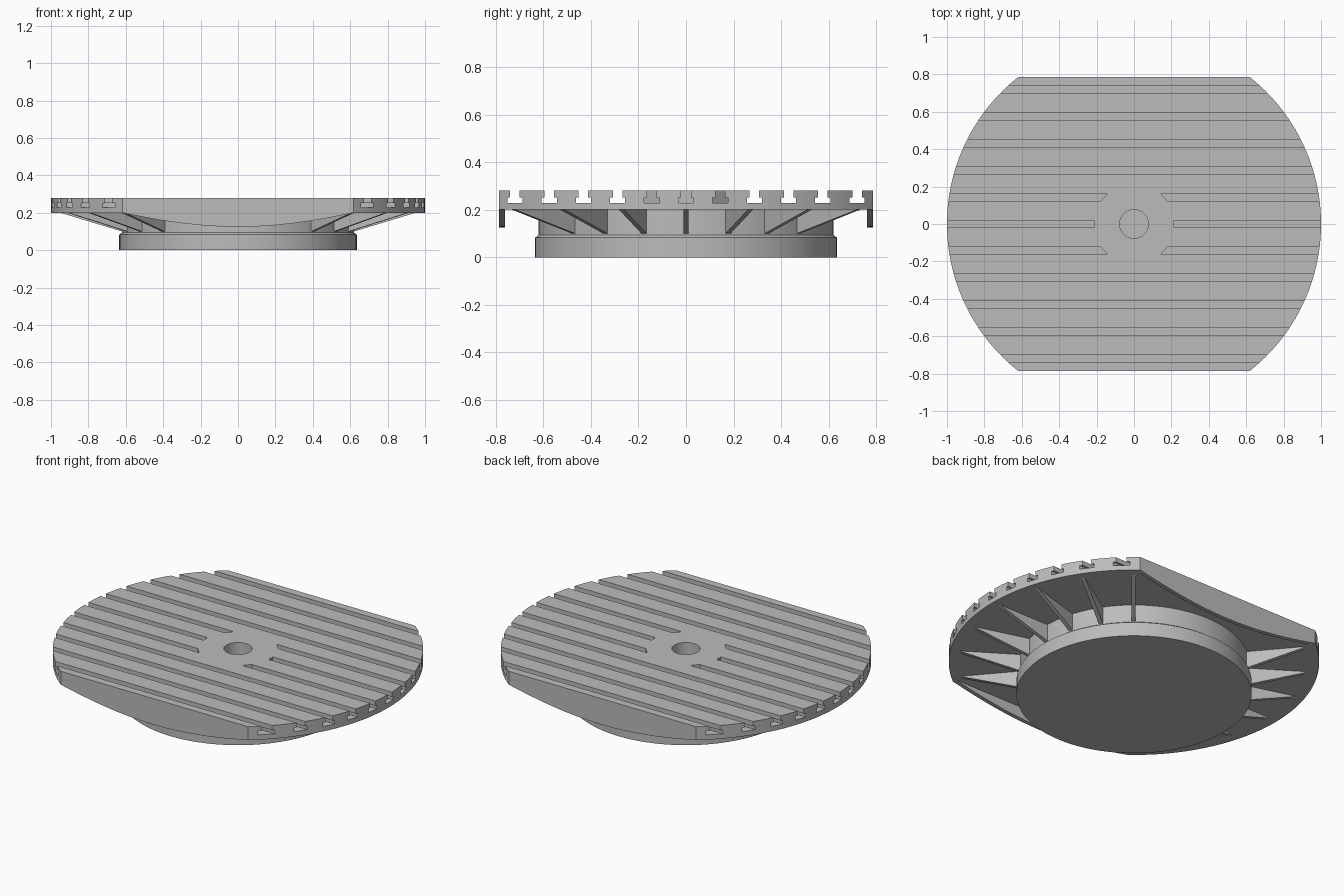
import bpy, bmesh, math
from mathutils import Vector, Matrix

cube = bpy.data.objects.get("Cube")
if cube:
    bpy.data.objects.remove(cube, do_unlink=True)

RIM, FLAT = 1.0, 0.787            # plate radius, distance to the flat sides
TOP, UNDER = 0.28, 0.2            # plate top and underside
NECK, HOLE, HUB = 0.62, 0.077, 0.215
PITCH = 0.144                     # slot spacing

gray = bpy.data.materials.new("machined_gray")
gray.use_nodes = True
gray.diffuse_color = (0.5, 0.5, 0.5, 1)
gray.node_tree.nodes["Principled BSDF"].inputs["Base Color"].default_value = (0.5, 0.5, 0.5, 1)


def finish(name, bm):
    bmesh.ops.recalc_face_normals(bm, faces=bm.faces[:])
    mesh = bpy.data.meshes.new(name)
    bm.to_mesh(mesh)
    bm.free()
    mesh.materials.append(gray)
    obj = bpy.data.objects.new(name, mesh)
    bpy.context.collection.objects.link(obj)
    return obj


def activate(obj):
    bpy.ops.object.select_all(action='DESELECT')
    obj.select_set(True)
    bpy.context.view_layer.objects.active = obj


def smooth(obj):
    activate(obj)
    bpy.ops.object.shade_smooth_by_angle(angle=math.radians(25))


def loft(bm, ring_a, ring_b):
    """Closed solid between two matching rings of points."""
    a = [bm.verts.new(p) for p in ring_a]
    b = [bm.verts.new(p) for p in ring_b]
    bm.faces.new(a)
    bm.faces.new(b[::-1])
    for i in range(len(a)):
        j = (i + 1) % len(a)
        bm.faces.new((a[i], b[i], b[j], a[j]))


# Table plate: a disc with two flat sides
half = math.asin(FLAT / RIM)
arc = [half * (2 * i / 48 - 1) for i in range(49)]
outline = [(math.cos(t), math.sin(t)) for t in arc]
outline += [(-x, -y) for x, y in outline]
bm = bmesh.new()
loft(bm, [(x, y, UNDER) for x, y in outline], [(x, y, TOP) for x, y in outline])
plate = finish("table_plate", bm)

# Cutter: T-slots, the middle three stopping at the hub, and the centre bore
tee = [(-0.02, 0.3), (-0.02, 0.252), (-0.032, 0.252), (-0.032, 0.229)]
tee += [(-y, z) for y, z in reversed(tee)]
bm = bmesh.new()
for i in range(-5, 6):
    yc = i * PITCH
    if abs(i) > 1:
        loft(bm, [(-1.1, yc + y, z) for y, z in tee], [(1.1, yc + y, z) for y, z in tee])
    else:
        start = math.sqrt(HUB ** 2 - yc ** 2)
        for s in (-1, 1):
            loft(bm, [(s * (start - y * yc / start), yc + y, z) for y, z in tee],
                 [(s * 1.1, yc + y, z) for y, z in tee])
bmesh.ops.create_cone(bm, cap_ends=True, segments=48, radius1=HOLE, radius2=HOLE,
                      depth=0.3, matrix=Matrix.Translation((0, 0, 0.25)))
cutter = finish("slot_cutter", bm)
cutter.hide_render = True
cut = plate.modifiers.new("slots", 'BOOLEAN')
cut.operation = 'DIFFERENCE'
cut.solver = 'EXACT'
cut.object = cutter
activate(plate)
bpy.ops.object.modifier_apply(modifier=cut.name)
bpy.data.objects.remove(cutter, do_unlink=True)
smooth(plate)

# Round base with a slightly narrower neck and a blind bore
profile = [(0, 0), (0.635, 0), (0.635, 0.083), (NECK, 0.094), (NECK, UNDER),
           (HOLE, UNDER), (HOLE, 0.08), (0, 0.08)]
bm = bmesh.new()
verts = [bm.verts.new((r, 0, z)) for r, z in profile]
edges = [bm.edges.new(pair) for pair in zip(verts, verts[1:])]
bmesh.ops.spin(bm, geom=verts + edges, axis=(0, 0, 1), cent=(0, 0, 0),
               angle=math.tau, steps=96, use_duplicate=False)
bmesh.ops.remove_doubles(bm, verts=bm.verts[:], dist=1e-4)
smooth(finish("round_base", bm))

# Radial ribs under both ends of the plate
rib = [(NECK - 0.02, 0.1), (NECK, 0.1), (0.95, UNDER), (NECK - 0.02, UNDER)]
for side, turn in (("left", 0), ("right", 180)):
    bm = bmesh.new()
    for i in range(-3, 4):
        rot = Matrix.Rotation(math.radians(turn + i * 16.6), 3, 'Z')
        loft(bm, [rot @ Vector((r, -0.011, z)) for r, z in rib],
             [rot @ Vector((r, 0.011, z)) for r, z in rib])
    finish(side + "_ribs", bm)

# Curved skirts hanging below the flat sides
reach = math.sqrt(RIM ** 2 - FLAT ** 2)
xs = [reach * (i / 16 - 1) for i in range(33)]
curve = [(x, UNDER - 0.352 * (RIM - math.hypot(x, FLAT))) for x in xs]
for name, s in (("front_skirt", -1), ("back_skirt", 1)):
    bm = bmesh.new()
    loft(bm, [(x, s * FLAT, z) for x, z in curve],
         [(x, s * (FLAT - 0.024), z) for x, z in curve])
    smooth(finish(name, bm))
